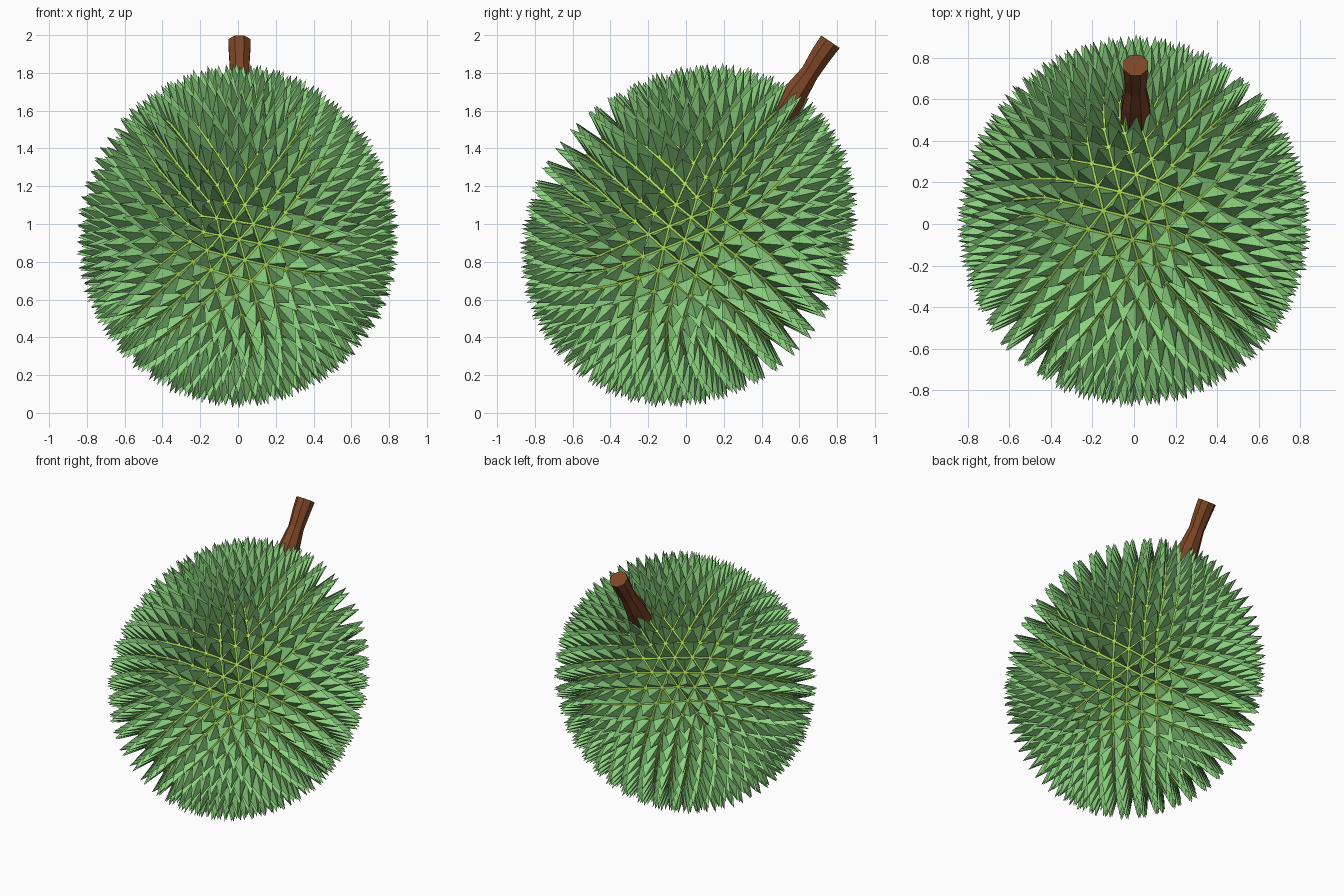
import bpy, bmesh, math, random
from mathutils import Vector, Matrix

if "Cube" in bpy.data.objects:
    bpy.data.objects.remove(bpy.data.objects["Cube"])

random.seed(4)
CENTRE = Vector((0, -0.005, 0.915))
TILT = Matrix.Rotation(math.radians(-41), 3, 'X')   # leans the fruit axis towards +y


def material(name, rgb):
    m = bpy.data.materials.new(name)
    m.diffuse_color = (*rgb, 1)
    m.use_nodes = True
    m.node_tree.nodes["Principled BSDF"].inputs["Base Color"].default_value = m.diffuse_color
    return m


def make_object(name, bm, mat):
    bmesh.ops.recalc_face_normals(bm, faces=bm.faces)
    mesh = bpy.data.meshes.new(name)
    bm.to_mesh(mesh)
    bm.free()
    mesh.materials.append(mat)
    ob = bpy.data.objects.new(name, mesh)
    bpy.context.collection.objects.link(ob)
    return ob


def on_fruit(d, inset=0.0):
    """Point on the tilted egg for a direction d, sunk by inset below the spike tips."""
    end = 1.005 if d.z > 0 else 0.925
    x, z = 0.862 - inset, end - inset
    return CENTRE + TILT @ Vector((d.x * x, d.y * (x - 0.01), d.z * z))


green = material("spike_green", (0.26, 0.64, 0.21))
lime = material("rind_lime", (0.40, 0.72, 0.09))
brown = material("stem_brown", (0.20, 0.06, 0.02))

# Rind: faceted egg under the spikes
rind = bmesh.new()
bmesh.ops.create_icosphere(rind, subdivisions=4, radius=1)
dirs = [([v.co.normalized() for v in f.verts], f.calc_center_median().normalized())
        for f in rind.faces]
for v in rind.verts:
    v.co = on_fruit(v.co.normalized(), 0.158)
make_object("rind", rind, lime)

# Spikes: a three-sided pyramid on every rind facet
bm = bmesh.new()
for corners, mid in dirs:
    tip = bm.verts.new(on_fruit(mid, random.uniform(0.0, 0.012)))
    ring = [bm.verts.new(on_fruit(mid.lerp(c, 0.98), 0.178)) for c in corners]
    for s in range(3):
        bm.faces.new((ring[s], ring[(s + 1) % 3], tip))
    bm.faces.new(ring[::-1])
make_object("spikes", bm, green)

# Stem: eight-sided loft, pinched in the middle (y, z, radius)
path = [(0.51, 1.58, 0.08), (0.585, 1.70, 0.07), (0.655, 1.80, 0.053),
        (0.715, 1.895, 0.06), (0.765, 1.965, 0.064)]
lean = math.radians(34)
across = Vector((0, math.cos(lean), -math.sin(lean)))
bm = bmesh.new()
rings = []
for y, z, r in path:
    ring = []
    for s in range(8):
        t = math.tau * (s + 0.5) / 8
        ring.append(bm.verts.new(Vector((0.008, y, z)) + r * (Vector((1, 0, 0)) * math.cos(t) + across * math.sin(t))))
    rings.append(ring)
for lo, hi in zip(rings, rings[1:]):
    for s in range(8):
        n = (s + 1) % 8
        bm.faces.new((lo[s], lo[n], hi[n], hi[s]))
bm.faces.new(rings[0][::-1])
bm.faces.new(rings[-1])
make_object("stem", bm, brown)
